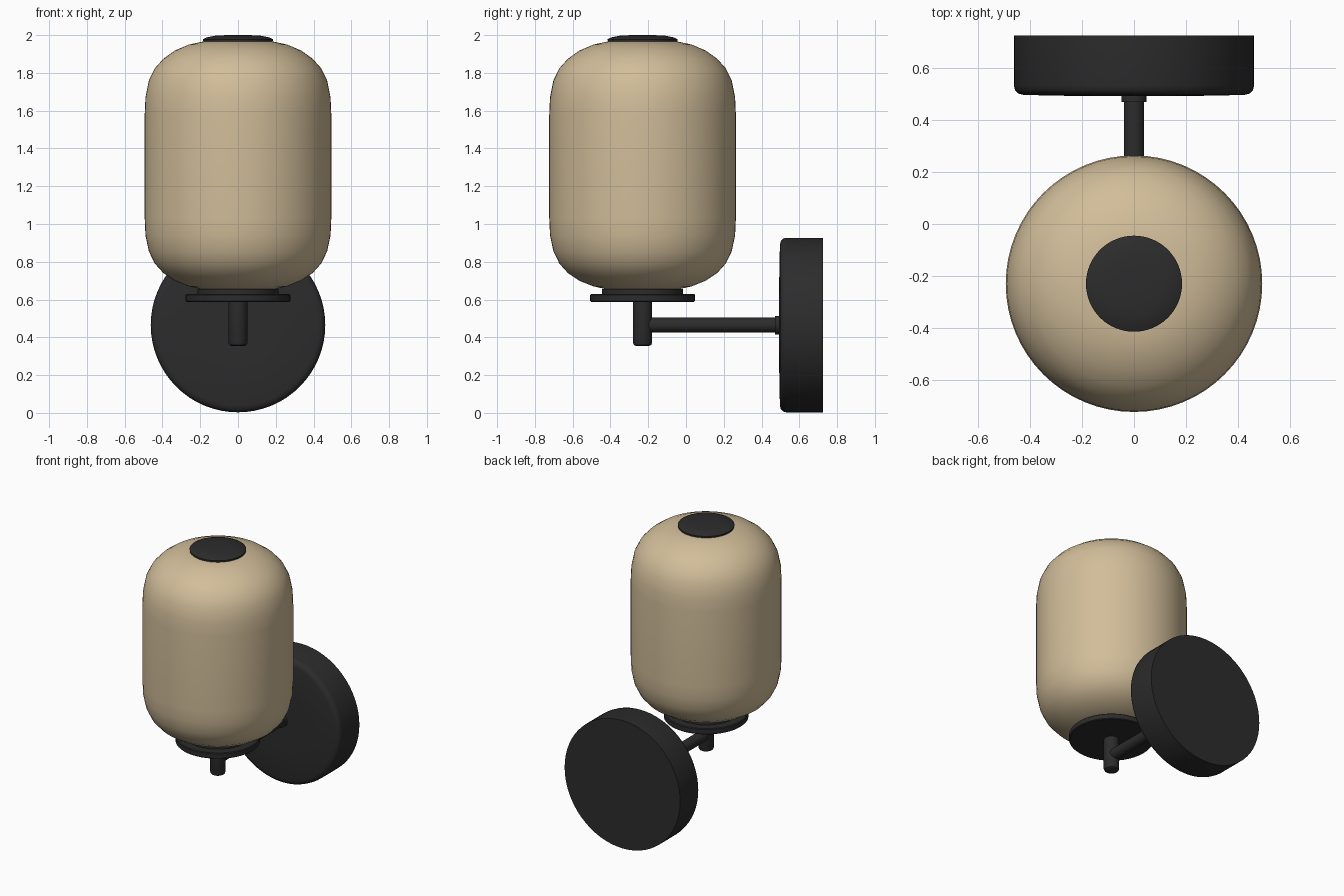
import bpy
import bmesh
from math import radians
from mathutils import Matrix, Vector

cube = bpy.data.objects.get("Cube")
if cube:
    bpy.data.objects.remove(cube, do_unlink=True)


def make_material(name, color):
    mat = bpy.data.materials.new(name)
    mat.use_nodes = True
    mat.diffuse_color = color
    mat.node_tree.nodes["Principled BSDF"].inputs["Base Color"].default_value = color
    return mat


TAN = make_material("warm tan glass", (0.64, 0.51, 0.32, 1))
BLACK = make_material("matte black metal", (0.025, 0.025, 0.025, 1))

SHADE_Y = -0.23
PLATE_Z = 0.465


def lathe(name, profile, mat, origin, along_y=False, sides=64, angle=40):
    """Spin (radius, height) points about z, or about y for wall parts."""
    bm = bmesh.new()
    points = [(0, profile[0][1])] + profile + [(0, profile[-1][1])]
    verts = [bm.verts.new((r, 0, h)) for r, h in points]
    edges = [bm.edges.new(pair) for pair in zip(verts, verts[1:])]
    bmesh.ops.spin(bm, geom=verts + edges, cent=(0, 0, 0), axis=(0, 0, 1),
                   angle=radians(360), steps=sides)
    bmesh.ops.remove_doubles(bm, verts=bm.verts, dist=0.0001)
    bmesh.ops.recalc_face_normals(bm, faces=bm.faces)
    place = Matrix.Translation(Vector(origin))
    if along_y:
        place = place @ Matrix.Rotation(radians(-90), 4, "X")
    bm.transform(place)
    mesh = bpy.data.meshes.new(name)
    bm.to_mesh(mesh)
    bm.free()
    mesh.materials.append(mat)
    obj = bpy.data.objects.new(name, mesh)
    bpy.context.collection.objects.link(obj)
    bpy.ops.object.select_all(action="DESELECT")
    obj.select_set(True)
    bpy.context.view_layer.objects.active = obj
    bpy.ops.object.shade_smooth_by_angle(angle=radians(angle))
    return obj


# Rounded glass shade
lathe("shade", [(0.18, 0.652), (0.26, 0.67), (0.335, 0.70), (0.395, 0.74),
                (0.44, 0.79), (0.472, 0.855), (0.49, 0.94), (0.494, 1.03),
                (0.494, 1.58), (0.49, 1.67), (0.472, 1.76), (0.44, 1.825),
                (0.395, 1.875), (0.335, 1.918), (0.26, 1.95), (0.18, 1.967)],
      TAN, (0, SHADE_Y, 0))

# Top cap, shade holder and stem share the shade axis
lathe("top_cap", [(0.183, 1.96), (0.185, 1.978), (0.165, 1.988),
                  (0.12, 1.997), (0.06, 2.0)], BLACK, (0, SHADE_Y, 0))
lathe("shade_seat", [(0.215, 0.625), (0.215, 0.657)], BLACK, (0, SHADE_Y, 0))
lathe("holder_tray", [(0.272, 0.588), (0.277, 0.593), (0.277, 0.625),
                      (0.272, 0.63)], BLACK, (0, SHADE_Y, 0))
lathe("stem", [(0.035, 0.354), (0.046, 0.36), (0.051, 0.373), (0.051, 0.59)],
      BLACK, (0, SHADE_Y, 0), sides=32)

# Arm, collar and wall plate share an axis running front to back
lathe("arm", [(0.039, SHADE_Y), (0.039, 0.5)], BLACK, (0, 0, PLATE_Z), True, 32)
lathe("arm_collar", [(0.049, 0.47), (0.049, 0.5)], BLACK, (0, 0, PLATE_Z), True, 32)
lathe("wall_plate", [(0.22, 0.493), (0.425, 0.497), (0.445, 0.502),
                     (0.458, 0.514), (0.462, 0.532), (0.462, 0.726)],
      BLACK, (0, 0, PLATE_Z), True)
